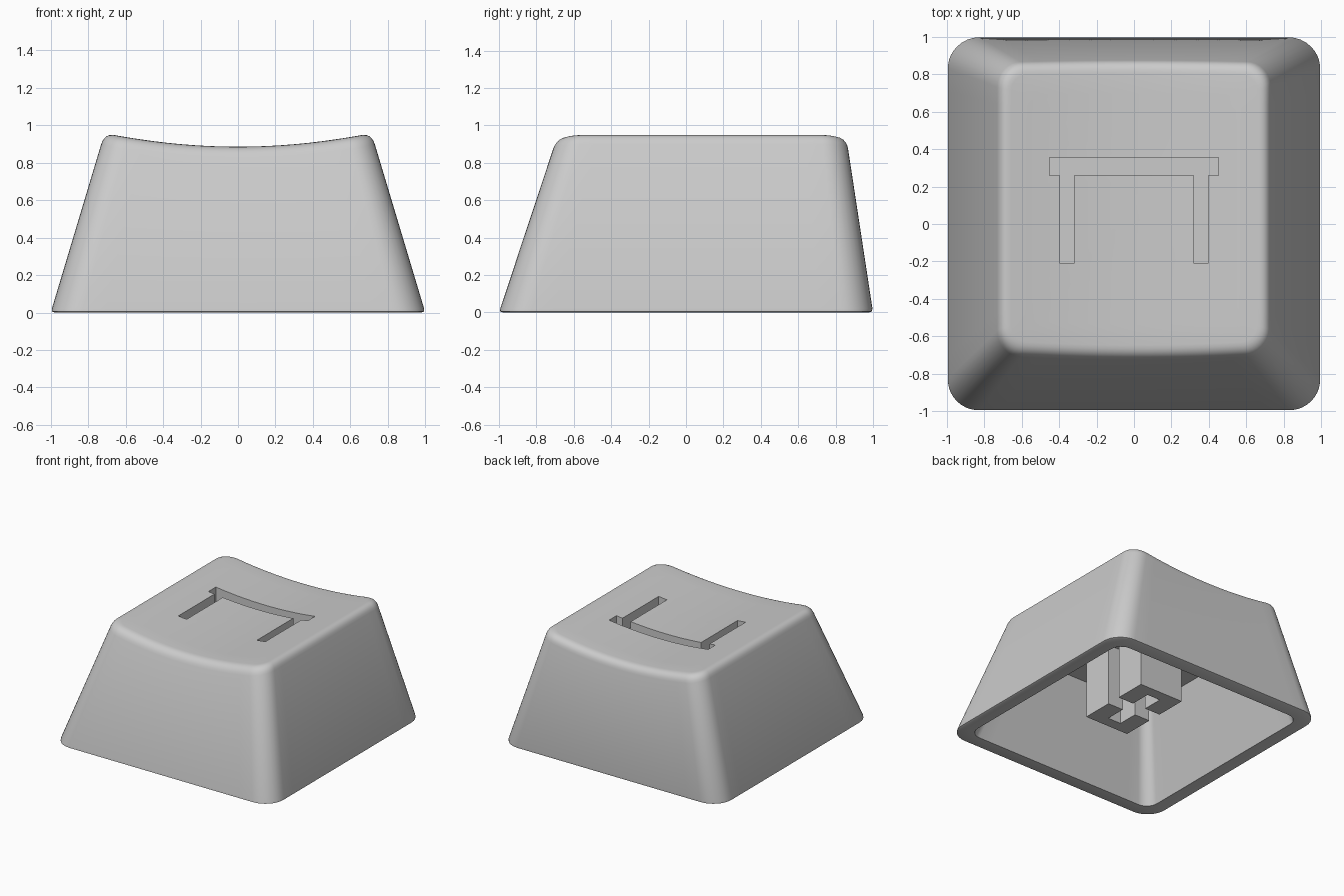
import bpy, bmesh, math
from mathutils import Vector

default = bpy.data.objects.get("Cube")
if default:
    bpy.data.objects.remove(default, do_unlink=True)

# One light grey plastic
plastic = bpy.data.materials.new("light_grey_plastic")
plastic.use_nodes = True
GREY = (0.6, 0.6, 0.6, 1)
plastic.diffuse_color = GREY
plastic.node_tree.nodes["Principled BSDF"].inputs["Base Color"].default_value = GREY

TOP_Z = 0.95      # height at which the top outline is defined
FILLET = 0.06     # size of the rounded top edge


def finish(name, bm):
    bmesh.ops.recalc_face_normals(bm, faces=bm.faces)
    me = bpy.data.meshes.new(name)
    bm.to_mesh(me)
    bm.free()
    me.materials.append(plastic)
    ob = bpy.data.objects.new(name, me)
    bpy.context.collection.objects.link(ob)
    return ob


def prism(name, outline, z0, z1):
    """Straight extrusion of a flat outline."""
    bm = bmesh.new()
    face = bm.faces.new([bm.verts.new((x, y, z0)) for x, y in outline])
    up = bmesh.ops.extrude_face_region(bm, geom=[face])
    verts = [g for g in up["geom"] if isinstance(g, bmesh.types.BMVert)]
    bmesh.ops.translate(bm, verts=verts, vec=(0, 0, z1 - z0))
    return finish(name, bm)


def activate(ob):
    bpy.ops.object.select_all(action='DESELECT')
    ob.select_set(True)
    bpy.context.view_layer.objects.active = ob


def carve(ob, cutter):
    """Subtract the cutter, then discard it."""
    cutter.hide_render = True
    mod = ob.modifiers.new("carve", 'BOOLEAN')
    mod.operation = 'DIFFERENCE'
    mod.solver = 'EXACT'
    mod.object = cutter
    activate(ob)
    bpy.ops.object.modifier_apply(modifier=mod.name)
    bpy.data.objects.remove(cutter, do_unlink=True)


def rounded_rect(hx, y0, y1, r, z=0.0, corner=8, edge=14):
    """Rounded rectangle ring with evenly split straight edges."""
    arcs = []
    for q, (cx, cy) in enumerate([(hx - r, y1 - r), (r - hx, y1 - r),
                                  (r - hx, y0 + r), (hx - r, y0 + r)]):
        arcs.append([Vector((cx + r * math.cos(a), cy + r * math.sin(a), z))
                     for a in [(q + i / corner) * math.pi / 2 for i in range(corner + 1)]])
    ring = []
    for q in range(4):
        start, end = arcs[q][-1], arcs[(q + 1) % 4][0]
        ring += arcs[q] + [start.lerp(end, i / edge) for i in range(1, edge)]
    return ring


def dish(x):
    """Height of the scooped top surface."""
    return 0.885 + x * x / 7.0


# --- Cap shell: rings lofted from the inner ceiling, round the rim, to the top
base = rounded_rect(1.0, -1.0, 1.0, 0.17)
crown = rounded_rect(0.715, -0.685, 0.855, 0.13, TOP_Z)


def wall(i, z):
    return base[i].lerp(crown[i], z / TOP_Z)


count = len(base)
rings = [rounded_rect(0.67, -0.65, 0.78, 0.08, 0.70),
         rounded_rect(0.88, -0.88, 0.88, 0.10, 0.0),
         rounded_rect(0.98, -0.98, 0.98, 0.15, 0.0),
         rounded_rect(0.994, -0.994, 0.994, 0.164, 0.006),
         [wall(i, 0.02) for i in range(count)]]

# Rounded edge between the sloping wall and the scooped top
inner = rounded_rect(0.715 - FILLET, -0.685 + FILLET, 0.855 - FILLET, 0.08)
lower, sharp, upper = [], [], []
for i in range(count):
    edge = wall(i, dish(crown[i].x))
    sharp.append(edge)
    lower.append(wall(i, edge.z - FILLET))
    upper.append(Vector((inner[i].x, inner[i].y + edge.y - crown[i].y, dish(inner[i].x))))
for s in range(7):
    t = s / 6
    rings.append([lower[i].lerp(sharp[i], t).lerp(sharp[i].lerp(upper[i], t), t)
                  for i in range(count)])

# Scooped top, shrinking to the middle
middle = Vector((0, 0.085, 0))
for k in (0.85, 0.7, 0.55, 0.4, 0.25, 0.1):
    ring = [middle.lerp(p, k) for p in upper]
    rings.append([Vector((p.x, p.y, dish(p.x))) for p in ring])

bm = bmesh.new()
loops = [[bm.verts.new(p) for p in ring] for ring in rings]
for a, b in zip(loops, loops[1:]):
    for i in range(count):
        j = (i + 1) % count
        bm.faces.new((a[i], a[j], b[j], b[i]))
bm.faces.new(loops[0])
bm.faces.new(loops[-1])
cap = finish("cap_shell", bm)

# Recessed table-shaped mark: a wide bar over two legs
half = [(0.45, 0.355), (0.45, 0.26), (0.395, 0.26), (0.395, -0.21),
        (0.32, -0.21), (0.32, 0.26)]
mark = half + [(-x, y) for x, y in reversed(half)]
carve(cap, prism("mark_cutter", mark, 0.79, 1.2))

# --- Mounting stem under the ceiling, with a cross-shaped socket
stem = prism("mounting_stem", [(-0.2, -0.32), (0.2, -0.32), (0.2, 0.32), (-0.2, 0.32)], 0.15, 0.73)
w, ax, ay = 0.06, 0.25, 0.23
cross = [(ax, -w), (ax, w), (w, w), (w, ay), (-w, ay), (-w, w),
         (-ax, w), (-ax, -w), (-w, -w), (-w, -ay), (w, -ay), (w, -w)]
carve(stem, prism("socket_cutter", cross, 0.05, 0.66))

# Smooth rounded surfaces, crisp cut edges
for ob in (cap, stem):
    activate(ob)
    bpy.ops.object.shade_smooth_by_angle(angle=math.radians(30))
